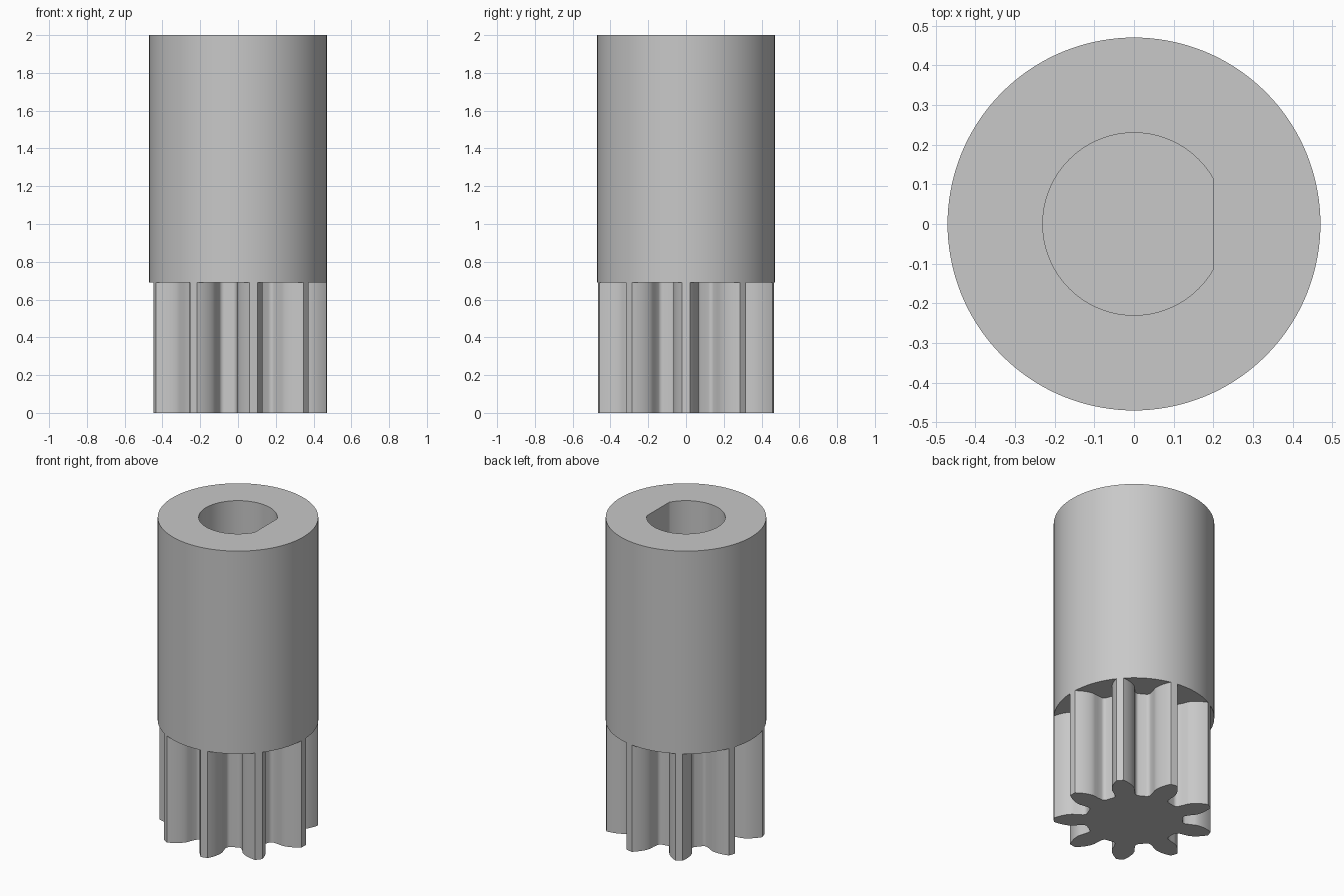
import bpy, bmesh
from math import acos, cos, sin, tan, sqrt, radians, tau

cube = bpy.data.objects.get("Cube")
if cube:
    bpy.data.objects.remove(cube, do_unlink=True)

TEETH = 9
TIP_R, BASE_R = 0.47, 0.361
BORE_R, FLAT_X = 0.23, 0.2
GEAR_TOP, TOP = 0.69, 2.0
SEGMENTS = 144

grey = bpy.data.materials.new("plain grey")
grey.use_nodes = True
colour = (0.58, 0.58, 0.58, 1)
grey.diffuse_color = colour
grey.node_tree.nodes["Principled BSDF"].inputs["Base Color"].default_value = colour


def loft(name, sections):
    """Skin a stack of (outline, height) sections and cap both ends."""
    bm = bmesh.new()
    rings = [[bm.verts.new((x, y, z)) for x, y in pts] for pts, z in sections]
    for a, b in zip(rings, rings[1:]):
        for i in range(len(a)):
            j = (i + 1) % len(a)
            bm.faces.new((a[i], a[j], b[j], b[i]))
    bm.faces.new(rings[0][::-1])
    bm.faces.new(rings[-1])
    bmesh.ops.recalc_face_normals(bm, faces=bm.faces)
    mesh = bpy.data.meshes.new(name)
    bm.to_mesh(mesh)
    bm.free()
    mesh.materials.append(grey)
    obj = bpy.data.objects.new(name, mesh)
    bpy.context.collection.objects.link(obj)
    bpy.ops.object.select_all(action="DESELECT")
    obj.select_set(True)
    bpy.context.view_layer.objects.active = obj
    bpy.ops.object.shade_smooth_by_angle(angle=radians(25))
    return obj


def half_tooth():
    """One flank from the root fillet to the tip, as (along, across) pairs."""
    pts = []
    # rounded root
    for i in range(7):
        t = radians(70) * (1 - i / 6)
        pts.append((0.298 - 0.025 * sin(t), 0.085 - 0.025 * cos(t)))
    # slightly narrowed neck
    pts.append((0.33, 0.062))
    # involute flank
    for i in range(11):
        r = BASE_R + (TIP_R - BASE_R) * i / 10
        p = acos(BASE_R / r)
        a = 0.185 - (tan(p) - p)
        pts.append((r * cos(a), r * sin(a)))
    return pts


# Pinion with straight teeth
flank = half_tooth()
tooth = [(x, -y) for x, y in flank] + [(TIP_R, 0)] + flank[::-1]
gear = []
for k in range(TEETH):
    c, s = cos(tau * k / TEETH), sin(tau * k / TEETH)
    gear += [(x * c - y * s, x * s + y * c) for x, y in tooth]
loft("pinion_teeth", [(gear, 0), (gear, GEAR_TOP)])

# Hub with a blind D-shaped bore
angles = [tau * i / SEGMENTS for i in range(SEGMENTS)]
outer = [(TIP_R * cos(a), TIP_R * sin(a)) for a in angles]
bore = [(min(BORE_R * cos(a), FLAT_X),
         BORE_R * sin(a) if BORE_R * cos(a) < FLAT_X else FLAT_X * tan(a))
        for a in angles]
loft("hub", [(outer, GEAR_TOP), (outer, TOP), (bore, TOP), (bore, GEAR_TOP + 0.01)])
